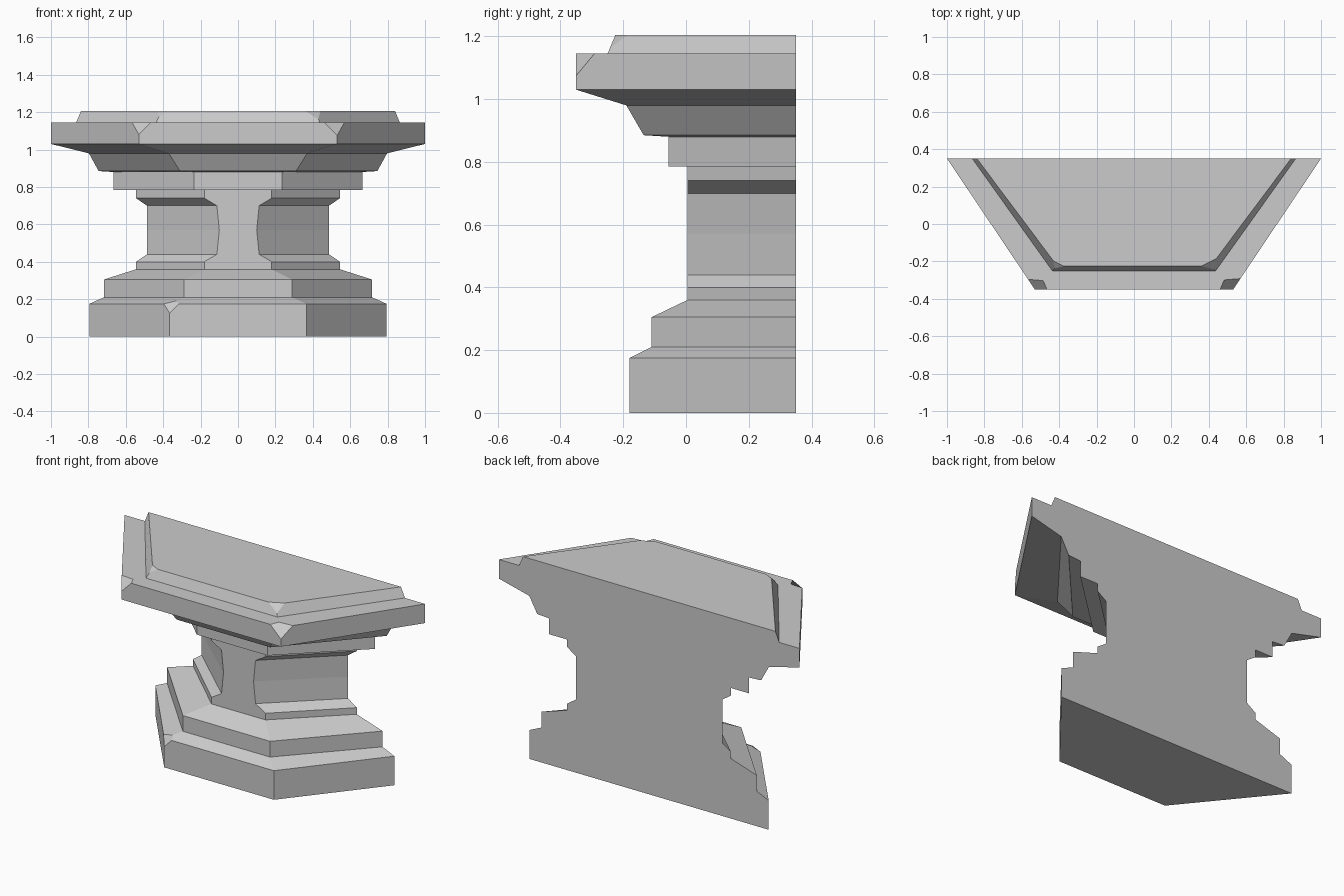
import bpy, bmesh

BACK = 0.35

# Pedestal profile, bottom to top: height, back half width, front half width, front y
tiers = [
    (0.00, 0.795, 0.365, -0.18), (0.175, 0.795, 0.365, -0.18),   # plinth
    (0.21, 0.717, 0.290, -0.11), (0.305, 0.717, 0.290, -0.11),   # step
    (0.36, 0.545, 0.180, 0.005), (0.40, 0.545, 0.180, 0.005),    # lower collar
    (0.44, 0.487, 0.113, 0.005), (0.57, 0.487, 0.100, 0.005),    # worn shaft
    (0.70, 0.487, 0.113, 0.005),
    (0.74, 0.545, 0.180, 0.005), (0.785, 0.545, 0.180, 0.005),   # upper collar
    (0.785, 0.665, 0.235, -0.055), (0.88, 0.665, 0.235, -0.055), # band
    (0.885, 0.745, 0.310, -0.135), (0.98, 0.797, 0.370, -0.19),  # flare
    (1.03, 1.0, 0.530, -0.35), (1.145, 1.0, 0.530, -0.35),       # rim
    (1.145, 0.865, 0.437, -0.25), (1.205, 0.840, 0.410, -0.225), # top slab
]

bm = bmesh.new()
rings = []
for z, wb, wf, yf in tiers:
    rings.append([bm.verts.new(p) for p in
                  ((-wb, BACK, z), (-wf, yf, z), (wf, yf, z), (wb, BACK, z))])

# Skin between tiers, then close the bottom and top
for a, b in zip(rings, rings[1:]):
    for i in range(4):
        j = (i + 1) % 4
        bm.faces.new((a[i], a[j], b[j], b[i]))
bm.faces.new(rings[0][::-1])
bm.faces.new(rings[-1])

# Chipped stone corners
chips = [(rings[1][1], 0.05), (rings[16][1], 0.065), (rings[16][2], 0.07),
         (rings[18][1], 0.035), (rings[18][2], 0.05)]
for vert, size in chips:
    bmesh.ops.bevel(bm, geom=[vert], offset=size, offset_type='OFFSET',
                    segments=1, profile=0.5, affect='VERTICES', clamp_overlap=True)

bmesh.ops.recalc_face_normals(bm, faces=bm.faces[:])
mesh = bpy.data.meshes.new("half_pedestal")
bm.to_mesh(mesh)
bm.free()
bpy.context.collection.objects.link(bpy.data.objects.new("half_pedestal", mesh))
